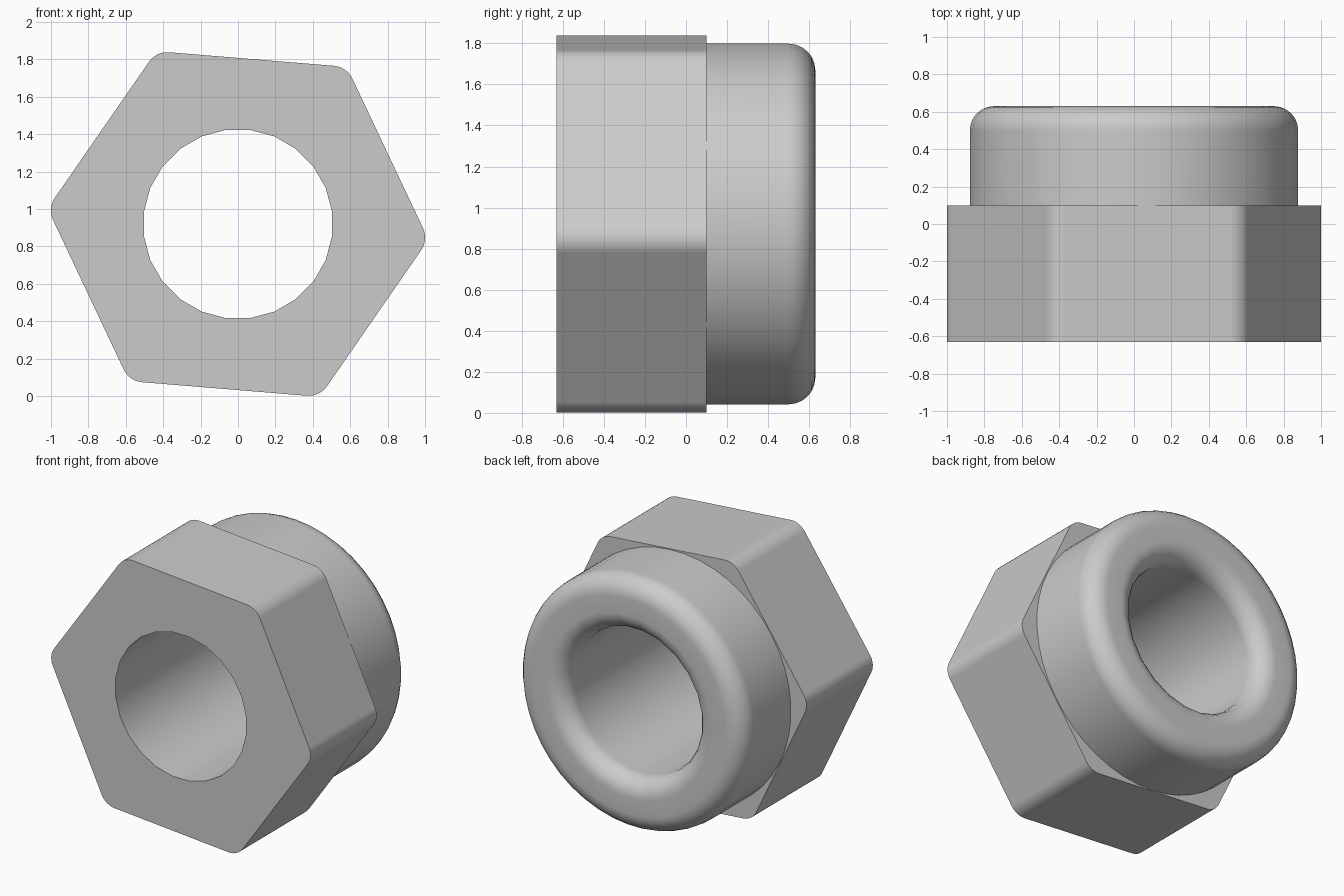
import bpy
import bmesh
from math import sin, cos, pi, radians

old = bpy.data.objects.get("Cube")
if old:
    bpy.data.objects.remove(old)

CENTRE = 0.92                       # height of the bore axis
FRONT, SHOULDER, BACK = -0.63, 0.10, 0.63
APOTHEM, CORNER = 0.885, 0.12       # hexagon size and corner rounding
BORE, COLLAR, FILLET = 0.507, 0.88, 0.13

metal = bpy.data.materials.new("grey metal")
metal.use_nodes = True
colour = (0.6, 0.6, 0.6, 1)
metal.diffuse_color = colour
metal.node_tree.nodes["Principled BSDF"].inputs["Base Color"].default_value = colour

bm = bmesh.new()


def loop(points, y):
    """Closed ring of edges in the plane at depth y."""
    verts = [bm.verts.new((x, y, CENTRE + z)) for x, z in points]
    edges = [bm.edges.new((verts[i - 1], v)) for i, v in enumerate(verts)]
    return verts, edges


def circle(radius, count):
    return [(radius * cos(2 * pi * (i + 0.5) / count),
             radius * sin(2 * pi * (i + 0.5) / count)) for i in range(count)]


def walls(rings):
    """Quads between successive matching rings."""
    for (a, _), (b, _) in zip(rings, rings[1:]):
        for i in range(len(a)):
            bm.faces.new((a[i - 1], a[i], b[i], b[i - 1]))


def flat_ring(outer, inner):
    bmesh.ops.triangle_fill(bm, edges=outer[1] + inner[1], use_beauty=True)


# Hexagon outline with rounded corners
hexagon = []
for k in range(6):
    mid = radians(-4.7 + 60 * k)
    reach = (APOTHEM - CORNER) / cos(pi / 6)
    for step in range(7):
        a = mid + radians(-30 + 10 * step)
        hexagon.append((reach * cos(mid) + CORNER * cos(a),
                        reach * sin(mid) + CORNER * sin(a)))
hex_rings = [loop(hexagon, FRONT), loop(hexagon, SHOULDER)]
walls(hex_rings)

# Quarter-circle steps shared by both rounded rims
arc = [i * pi / 12 for i in range(7)]

# Bore, flaring out at the back
bore = [loop(circle(BORE, 24), FRONT)]
bore += [loop(circle(BORE + FILLET * (1 - cos(a)), 24),
              BACK - FILLET + FILLET * sin(a)) for a in arc]
walls(bore)

# Round collar with a rounded back rim
collar = [loop(circle(COLLAR, 48), SHOULDER)]
collar += [loop(circle(COLLAR - FILLET * (1 - cos(a)), 48),
                BACK - FILLET + FILLET * sin(a)) for a in arc]
walls(collar)

# Flat front, shoulder and back faces
flat_ring(hex_rings[0], bore[0])
flat_ring(hex_rings[1], collar[0])
flat_ring(collar[-1], bore[-1])

bmesh.ops.recalc_face_normals(bm, faces=bm.faces)
mesh = bpy.data.meshes.new("hex_nut_with_collar")
bm.to_mesh(mesh)
bm.free()
mesh.materials.append(metal)
nut = bpy.data.objects.new("hex_nut_with_collar", mesh)
bpy.context.collection.objects.link(nut)

# Smooth shading with crisp flat edges
bpy.ops.object.select_all(action='DESELECT')
nut.select_set(True)
bpy.context.view_layer.objects.active = nut
bpy.ops.object.shade_smooth_by_angle(angle=radians(35))
weighted = nut.modifiers.new("weighted normals", 'WEIGHTED_NORMAL')
weighted.keep_sharp = True
